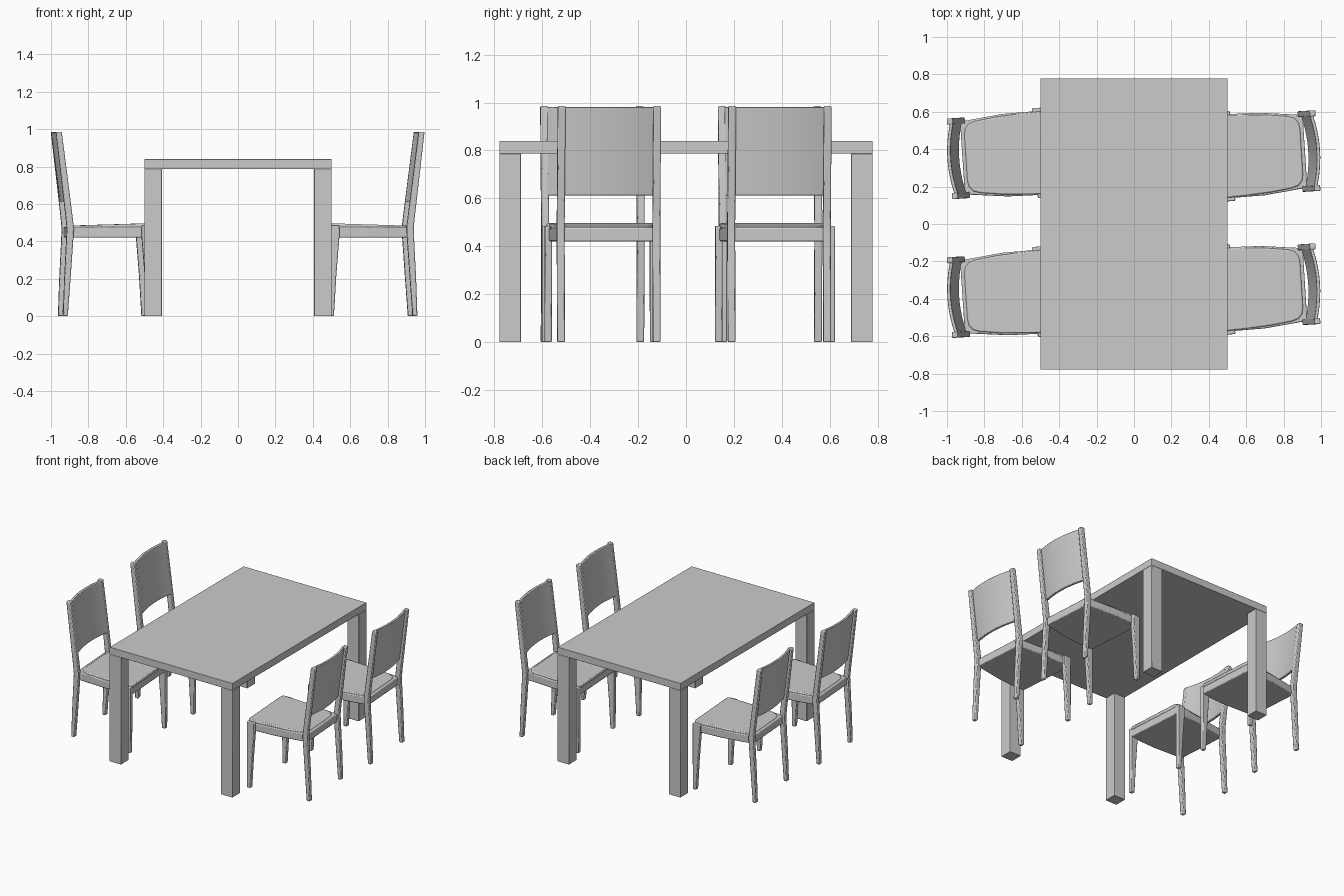
import bpy, bmesh
from math import radians
from mathutils import Matrix

if "Cube" in bpy.data.objects:
    bpy.data.objects.remove(bpy.data.objects["Cube"])


def finish(bm, name, mat, bevel, segs=2):
    bmesh.ops.recalc_face_normals(bm, faces=bm.faces[:])
    me = bpy.data.meshes.new(name)
    bm.to_mesh(me)
    bm.free()
    ob = bpy.data.objects.new(name, me)
    bpy.context.collection.objects.link(ob)
    ob.matrix_world = mat
    if bevel:
        m = ob.modifiers.new("bevel", 'BEVEL')
        m.width, m.segments, m.limit_method = bevel, segs, 'ANGLE'
        m.angle_limit = radians(40)
    bpy.ops.object.select_all(action='DESELECT')
    ob.select_set(True)
    bpy.context.view_layer.objects.active = ob
    bpy.ops.object.shade_smooth_by_angle(angle=radians(40))
    return ob


def loft(name, sections, mat=Matrix(), bevel=0.0):
    """Skin a row of equal-sized closed sections and cap both ends."""
    bm = bmesh.new()
    rings = [[bm.verts.new(p) for p in s] for s in sections]
    n = len(rings[0])
    for a, b in zip(rings, rings[1:]):
        for i in range(n):
            j = (i + 1) % n
            bm.faces.new((a[i], a[j], b[j], b[i]))
    bm.faces.new(rings[0])
    bm.faces.new(rings[-1])
    return finish(bm, name, mat, bevel)


def rect(x0, x1, y0, y1, z):
    return [(x0, y0, z), (x1, y0, z), (x1, y1, z), (x0, y1, z)]


def box(name, x0, x1, y0, y1, z0, z1):
    return loft(name, [rect(x0, x1, y0, y1, z0), rect(x0, x1, y0, y1, z1)], bevel=0.002)


def bar(name, profile, y, w, mat):
    """Upright bar: profile rows are (z, front x, rear x)."""
    return loft(name, [rect(a, b, y - w, y + w, z) for z, a, b in profile], mat, 0.005)


def mirrored(half, z, slope=0.0):
    """Full outline from half-outline points, mirrored across y = 0."""
    pts = half + [(x, -y) for x, y in reversed(half)]
    return [(x, y, z - slope * (x + 0.515)) for x, y in pts]


# Table
TX, TY = 0.5, 0.779
box("table_top", -TX, TX, -TY, TY, 0.787, 0.84)
for sx in (-1, 1):
    for sy in (-1, 1):
        xs = sorted((sx * TX, sx * (TX - 0.093)))
        ys = sorted((sy * TY, sy * (TY - 0.09)))
        box("table_leg", *xs, *ys, 0, 0.787)


# Chair: local +x points to the back, x = 0 at the rear of the post tops
REAR = [(0, -0.063, -0.038), (0.2, -0.078, -0.045), (0.40, -0.092, -0.055),
        (0.47, -0.096, -0.058), (0.54, -0.088, -0.051), (0.985, -0.031, 0.0)]
FRONT = [(0, -0.514, -0.487), (0.22, -0.516, -0.474), (0.42, -0.516, -0.458), (0.485, -0.516, -0.458)]
FRAME = [(-0.514, 0.225), (-0.3, 0.221), (-0.07, 0.195)]
CUSHION = [(-0.518, 0.205), (-0.508, 0.222), (-0.40, 0.217), (-0.26, 0.207), (-0.15, 0.192),
           (-0.115, 0.18), (-0.094, 0.155), (-0.088, 0.12)]


def chair(x, y, deg):
    mat = Matrix.Translation((x, y, 0)) @ Matrix.Rotation(radians(deg), 4, 'Z')
    for s in (-1, 1):
        bar("rear_post", REAR, s * 0.2, 0.016, mat)
        bar("front_leg", FRONT, s * 0.226, 0.015, mat)
    loft("seat_frame", [mirrored(FRAME, 0.42), mirrored(FRAME, 0.478)], mat, 0.006)
    loft("seat_cushion", [mirrored(CUSHION, 0.47), mirrored(CUSHION, 0.497, 0.03)], mat, 0.008)
    # Bowed backrest panel leaning with the posts
    secs = []
    for i in range(13):
        t = i / 6 - 1
        bow = 0.026 * (1 - t * t)
        top, low = -0.024 + bow, -0.07 + bow
        h = 0.009
        secs.append([(low - h, t * 0.19, 0.612), (low + h, t * 0.19, 0.612),
                     (top + h, t * 0.19, 0.982), (top - h, t * 0.19, 0.982)])
    loft("backrest", secs, mat, 0.003)


chair(0.984, 0.393, 3.6)
chair(0.984, -0.319, 3.6)
chair(-0.987, 0.348, 183.8)
chair(-0.987, -0.394, 183.8)
